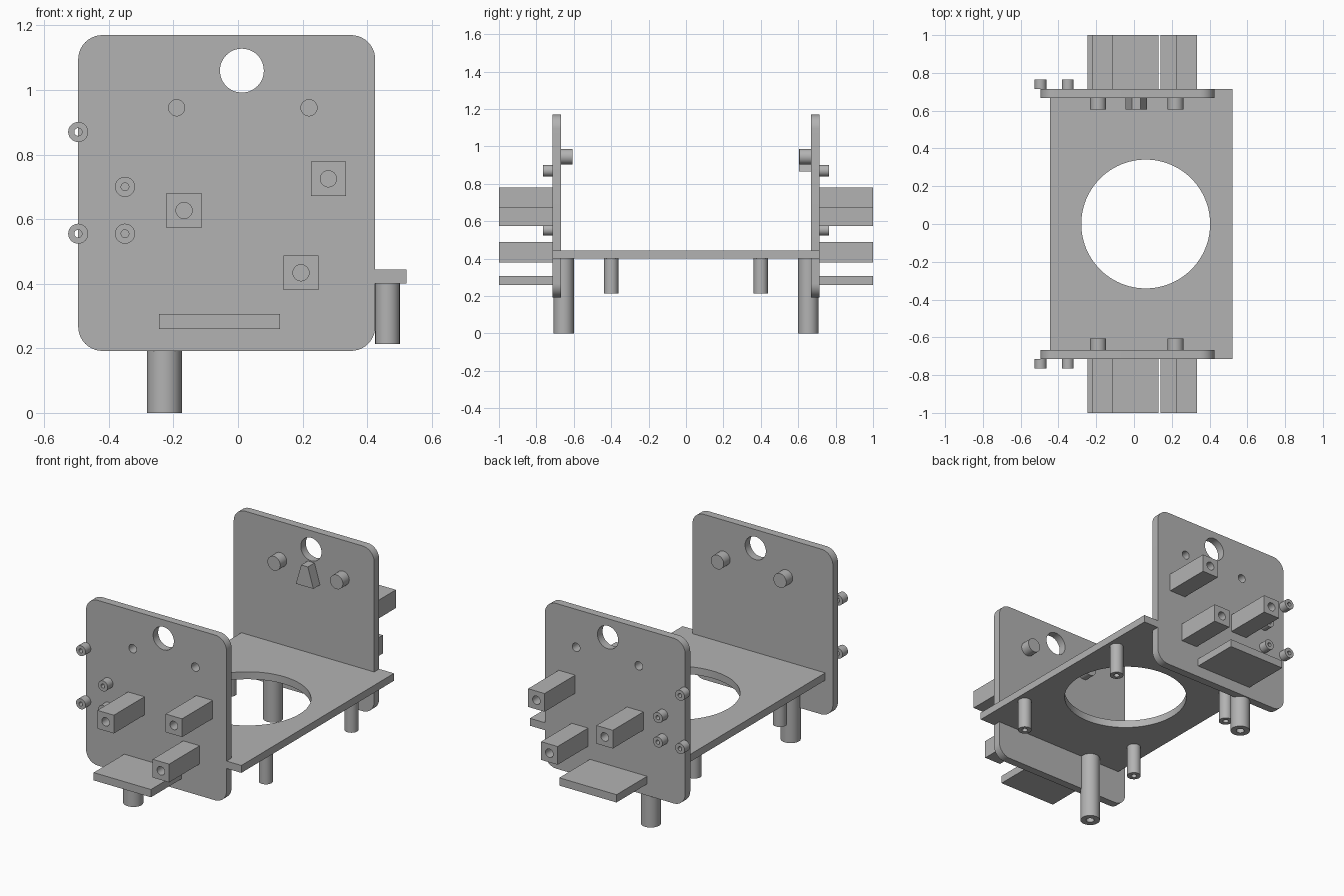
import bpy, bmesh, math
from mathutils import Matrix, Vector

cube = bpy.data.objects.get("Cube")
if cube:
    bpy.data.objects.remove(cube, do_unlink=True)

grey = bpy.data.materials.new("plain grey")
grey.use_nodes = True
grey.diffuse_color = (0.45, 0.45, 0.45, 1)
grey.node_tree.nodes["Principled BSDF"].inputs["Base Color"].default_value = grey.diffuse_color


def finish(name, bm):
    bmesh.ops.recalc_face_normals(bm, faces=bm.faces)
    mesh = bpy.data.meshes.new(name)
    bm.to_mesh(mesh)
    bm.free()
    mesh.materials.append(grey)
    obj = bpy.data.objects.new(name, mesh)
    bpy.context.collection.objects.link(obj)
    return obj


def prism(name, outline, start, end, axis="Y"):
    """Extrude a flat outline: (x, z) along Y, or (x, y) along Z."""
    bm = bmesh.new()
    place = (lambda a, b: (a, start, b)) if axis == "Y" else (lambda a, b: (a, b, start))
    face = bm.faces.new([bm.verts.new(place(a, b)) for a, b in outline])
    ext = bmesh.ops.extrude_face_region(bm, geom=[face])
    move = Vector((0, end - start, 0)) if axis == "Y" else Vector((0, 0, end - start))
    bmesh.ops.translate(bm, vec=move, verts=[v for v in ext["geom"] if isinstance(v, bmesh.types.BMVert)])
    return finish(name, bm)


def circle(a, b, r, n=48):
    return [(a + r * math.cos(math.tau * i / n), b + r * math.sin(math.tau * i / n)) for i in range(n)]


def rect(a0, a1, b0, b1):
    return [(a0, b0), (a1, b0), (a1, b1), (a0, b1)]


def rounded(a0, a1, b0, b1, r, n=10):
    corners = [(a1 - r, b1 - r), (a0 + r, b1 - r), (a0 + r, b0 + r), (a1 - r, b0 + r)]
    return [(ca + r * math.cos(t), cb + r * math.sin(t))
            for k, (ca, cb) in enumerate(corners)
            for t in [(k + i / n) * math.pi / 2 for i in range(n + 1)]]


def activate(obj):
    bpy.ops.object.select_all(action="DESELECT")
    obj.select_set(True)
    bpy.context.view_layer.objects.active = obj


def cut(obj, *holes):
    for hole in holes:
        hole.hide_render = True
        mod = obj.modifiers.new("hole", "BOOLEAN")
        mod.operation, mod.solver, mod.object = "DIFFERENCE", "EXACT", hole
        activate(obj)
        bpy.ops.object.modifier_apply(modifier=mod.name)
        bpy.data.objects.remove(hole, do_unlink=True)
    return obj


HOLE_X, PEG_Z = 0.012, 0.945
INNER, OUTER = 0.667, 0.714
PEGS = [-0.19, 0.22]
POSTS = [(-0.495, 0.87), (-0.495, 0.555), (-0.35, 0.70), (-0.35, 0.555)]
BLOCKS = [(0.28, 0.725), (-0.167, 0.627), (0.195, 0.434)]

# Base deck with side lip and large round opening
deck = rect(-0.445, 0.425, -INNER, INNER)
deck[1:3] = [(0.425, -INNER), (0.425, -OUTER), (0.522, -OUTER),
             (0.522, OUTER), (0.425, OUTER), (0.425, INNER)]
cut(prism("base_deck", deck, 0.4, 0.444, "Z"),
    prism("cutter", circle(0.062, 0, 0.341, 96), 0.3, 0.6, "Z"))

for s, side in ((-1, "front"), (1, "back")):
    # Upright plate with round window and peg holes
    plate = prism(side + "_plate", rounded(-0.495, 0.425, 0.192, 1.17, 0.075), s * INNER, s * OUTER)
    cut(plate, prism("cutter", circle(HOLE_X, 1.06, 0.068), s * 0.6, s * 0.8),
        *[prism("cutter", circle(x, PEG_Z, 0.025), s * 0.6, s * 0.8) for x in PEGS])

    # Hollow pegs on the inner face
    for x in PEGS:
        cut(prism(side + "_peg", circle(x, PEG_Z, 0.042), s * 0.607, s * INNER),
            prism("cutter", circle(x, PEG_Z, 0.025), s * 0.63, s * 0.8))

    # Small tubular posts on the outer face
    for x, z in POSTS:
        cut(prism(side + "_post", circle(x, z, 0.031, 32), s * OUTER, s * 0.764),
            prism("cutter", circle(x, z, 0.012, 24), s * 0.6, s * 0.9))

    # Square standoff blocks with a bored end
    for x, z in BLOCKS:
        h = 0.054
        cut(prism(side + "_block", rect(x - h, x + h, z - h, z + h), s * OUTER, s),
            prism("cutter", circle(x, z, 0.025), s * 0.85, s * 1.1))

    # Flat shelf
    prism(side + "_shelf", rect(-0.245, 0.13, 0.26, 0.306), s * OUTER, s)

    # Long leg and two short legs, bored from below
    for x, y, r, z in ((-0.228, 0.654, 0.054, 0), (0.463, 0.4, 0.038, 0.214), (-0.335, 0.4, 0.038, 0.214)):
        cut(prism(side + "_leg", circle(x, s * y, r), z, 0.4, "Z"),
            prism("cutter", circle(x, s * y, r * 0.42, 32), z - 0.1, z + 0.12, "Z"))

# Tapered key on the back plate's inner face
prism("tapered_key", [(-0.045, 0.865), (0.07, 0.865), (0.034, 0.985), (-0.01, 0.985)], 0.605, INNER)

for obj in bpy.context.collection.objects:
    if obj.type == "MESH" and obj.data.materials and obj.data.materials[0] == grey:
        activate(obj)
        bpy.ops.object.shade_smooth_by_angle(angle=math.radians(30))
